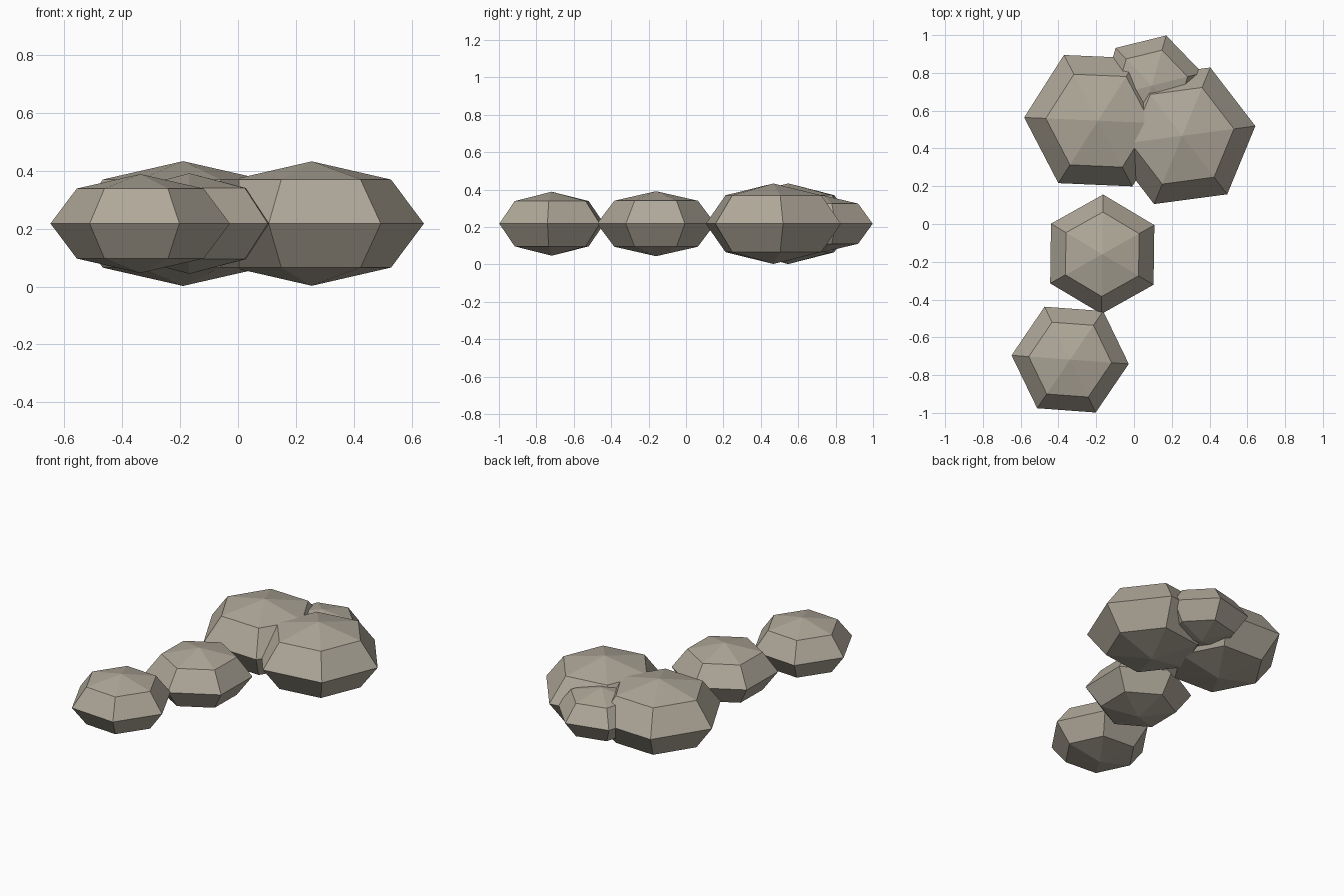
import bpy
import math

if "Cube" in bpy.data.objects:
    bpy.data.objects.remove(bpy.data.objects["Cube"])

# One warm grey stone colour
stone = bpy.data.materials.new("warm_grey_stone")
stone.diffuse_color = (0.43, 0.39, 0.32, 1)
stone.use_nodes = True
stone.node_tree.nodes["Principled BSDF"].inputs["Base Color"].default_value = stone.diffuse_color

Z = 0.218        # shared equator height
FLATTEN = 0.55   # height relative to radius


def boulder(name, x, y, radius, turn):
    """Squashed six-sided low-poly boulder, one corner at angle turn from +x."""
    bpy.ops.mesh.primitive_uv_sphere_add(
        segments=6, ring_count=4, radius=1, location=(x, y, Z),
        rotation=(0, 0, math.radians(turn + 30)))
    ob = bpy.context.object
    ob.name = name
    ob.scale = (radius, radius, radius * FLATTEN)
    ob.data.materials.append(stone)
    bpy.ops.object.shade_flat()


# Cluster at the back, with two stones trailing to the front
boulder("large_left_boulder", -0.19, 0.547, 0.392, -2.5)
boulder("large_right_boulder", 0.255, 0.467, 0.391, 7.6)
boulder("small_back_boulder", 0.094, 0.733, 0.276, 13.9)
boulder("middle_boulder", -0.168, -0.16, 0.316, 29.2)
boulder("front_boulder", -0.338, -0.718, 0.311, -4.2)
